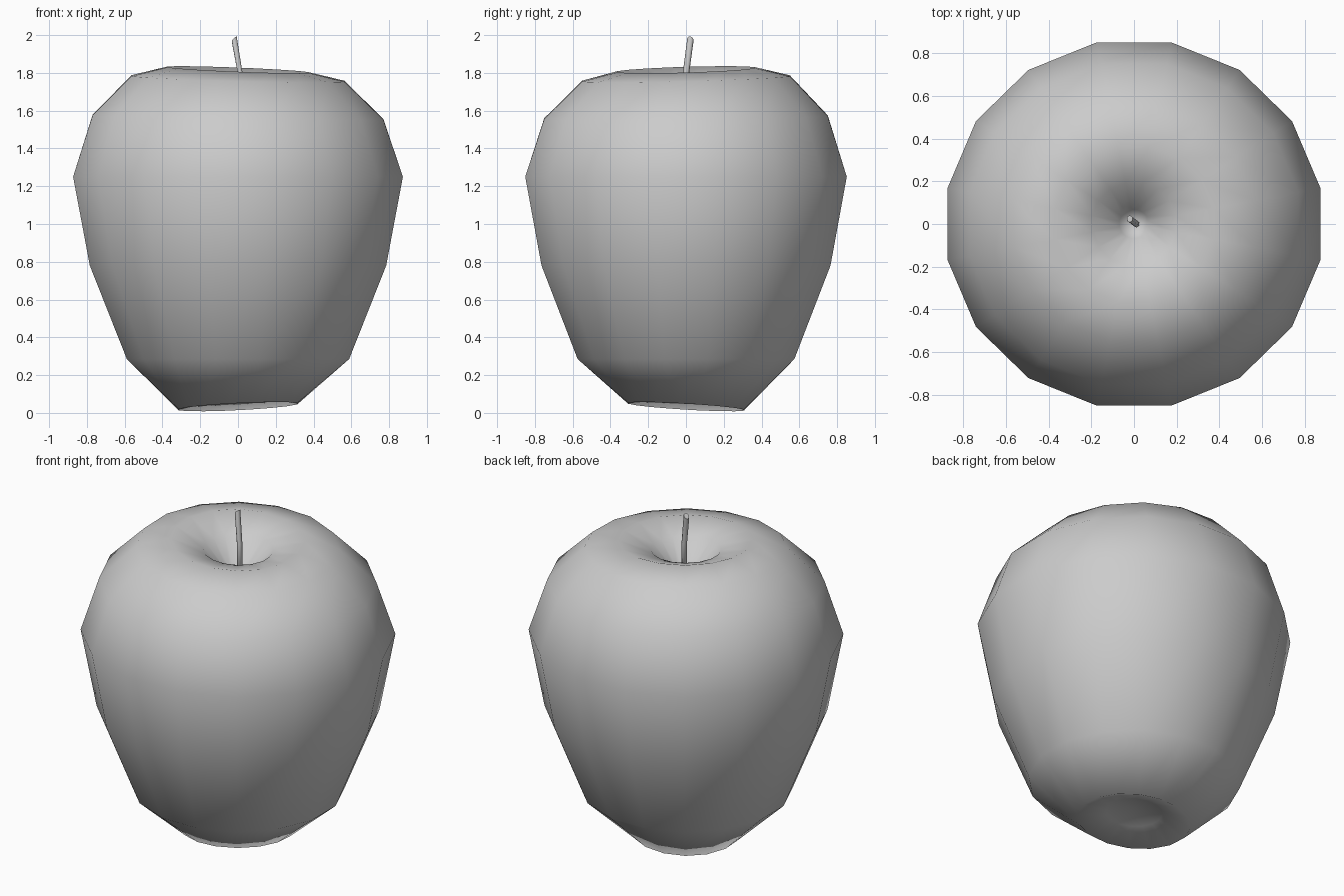
import bpy
import bmesh
from math import cos, sin, tau
from mathutils import Vector

cube = bpy.data.objects.get("Cube")
if cube:
    bpy.data.objects.remove(cube, do_unlink=True)

grey = bpy.data.materials.new("plain grey")
grey.use_nodes = True
colour = (0.6, 0.6, 0.6, 1)
grey.diffuse_color = colour
grey.node_tree.nodes["Principled BSDF"].inputs["Base Color"].default_value = colour


def ring(bm, sides, centre, rx, ry, tilt_x=0, tilt_y=0):
    """Ring of vertices whose height leans with x and y."""
    verts = []
    for i in range(sides):
        a = tau * (i + 0.5) / sides
        x, y = rx * cos(a), ry * sin(a)
        verts.append(bm.verts.new(Vector(centre) + Vector((x, y, tilt_x * x + tilt_y * y))))
    return verts


def bridge(bm, lower, upper):
    n = len(lower)
    for i in range(n):
        j = (i + 1) % n
        bm.faces.new((lower[i], lower[j], upper[j], upper[i]))


def fan(bm, loop, tip):
    v = bm.verts.new(tip)
    for i in range(len(loop)):
        bm.faces.new((loop[i], loop[(i + 1) % len(loop)], v))


def finish(bm, name):
    bmesh.ops.recalc_face_normals(bm, faces=bm.faces)
    for f in bm.faces:
        f.smooth = True
    mesh = bpy.data.meshes.new(name)
    bm.to_mesh(mesh)
    bm.free()
    mesh.materials.append(grey)
    obj = bpy.data.objects.new(name, mesh)
    bpy.context.collection.objects.link(obj)
    return obj


# Fruit body: radius, height, lean along x, lean along y
profile = [
    (0.16, 0.09, 0.03, -0.03),
    (0.32, 0.033, 0.05, -0.06),
    (0.60, 0.285, 0, 0),
    (0.80, 0.78, 0, 0),
    (0.89, 1.25, 0, 0),
    (0.785, 1.565, -0.015, 0.01),
    (0.575, 1.77, -0.026, 0.026),
    (0.38, 1.817, -0.04, 0.03),
    (0.20, 1.76, -0.03, 0.02),
    (0.07, 1.62, 0, 0),
]
bm = bmesh.new()
rings = [ring(bm, 16, (0, 0, z), r, r * 0.975, tx, ty) for r, z, tx, ty in profile]
for low, high in zip(rings, rings[1:]):
    bridge(bm, low, high)
fan(bm, rings[0], (0, 0, 0.115))
fan(bm, rings[-1], (0.01, 0, 1.54))
finish(bm, "fruit_body")

# Stem: slightly bent tube with a slanted tip
path = [
    (0.012, 0, 1.52, 0),
    (0.011, 0, 1.80, 0),
    (-0.02, 0.024, 1.98, 0.9),
]
bm = bmesh.new()
rings = [ring(bm, 6, (x, y, z), 0.015, 0.017, lean, -lean / 3) for x, y, z, lean in path]
for low, high in zip(rings, rings[1:]):
    bridge(bm, low, high)
bm.faces.new(rings[-1])
bm.faces.new(rings[0])
stem = finish(bm, "stem")
stem.data.polygons[-2].use_smooth = False
